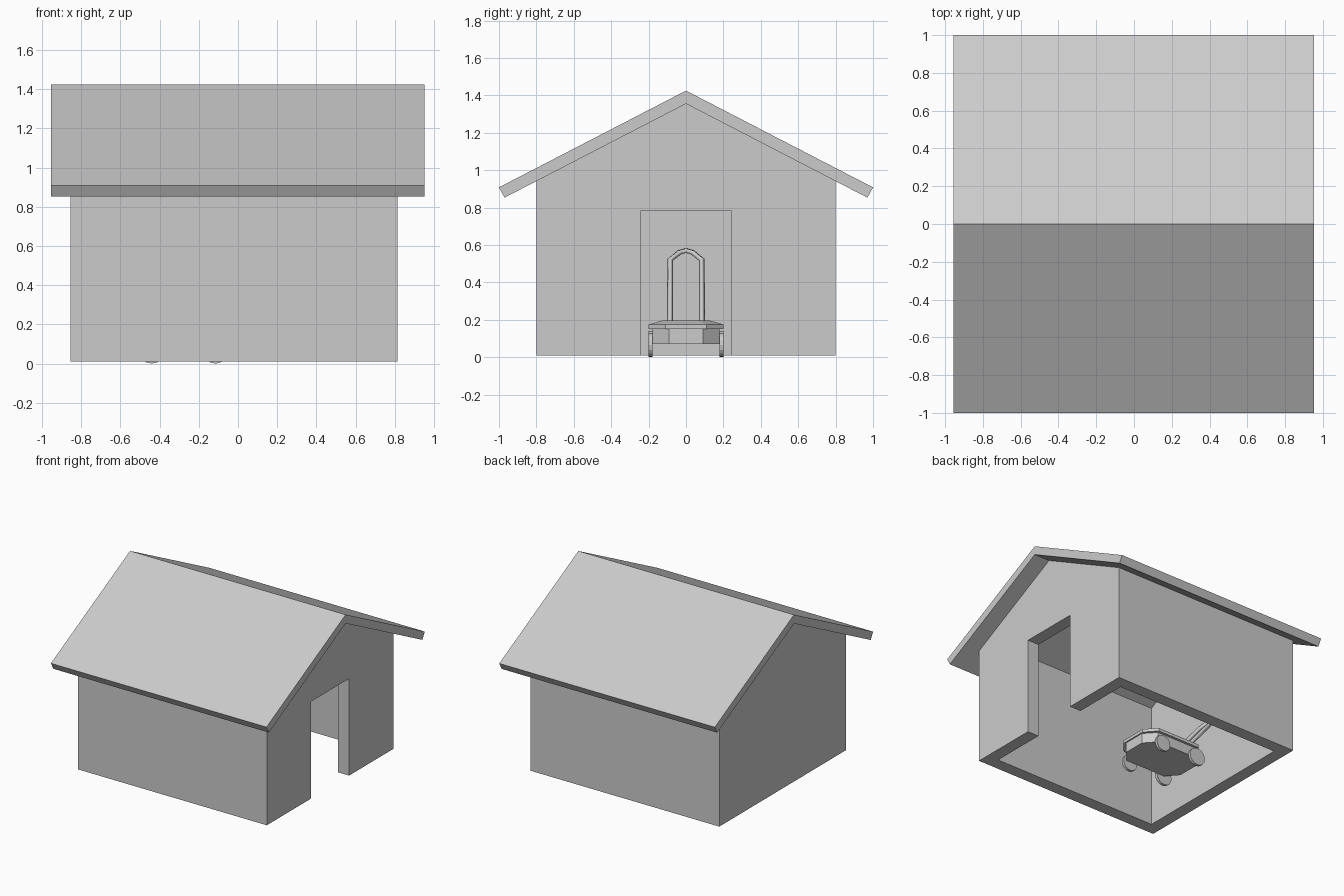
import bpy, bmesh, math
from mathutils import Matrix

cube = bpy.data.objects.get("Cube")
if cube:
    bpy.data.objects.remove(cube, do_unlink=True)

grey = bpy.data.materials.new("plain_grey")
grey.use_nodes = True
grey.diffuse_color = (0.6, 0.6, 0.6, 1)
grey.node_tree.nodes["Principled BSDF"].inputs["Base Color"].default_value = (0.6, 0.6, 0.6, 1)


def finish(name, bm):
    bmesh.ops.recalc_face_normals(bm, faces=bm.faces)
    mesh = bpy.data.meshes.new(name)
    bm.to_mesh(mesh)
    bm.free()
    mesh.materials.append(grey)
    obj = bpy.data.objects.new(name, mesh)
    bpy.context.collection.objects.link(obj)
    return obj


def loft(name, rings):
    """Skin a stack of closed point loops and cap both ends."""
    bm = bmesh.new()
    loops = [[bm.verts.new(p) for p in ring] for ring in rings]
    n = len(loops[0])
    for a, b in zip(loops, loops[1:]):
        for i in range(n):
            j = (i + 1) % n
            bm.faces.new((a[i], a[j], b[j], b[i]))
    bm.faces.new(loops[0])
    bm.faces.new(loops[-1])
    return finish(name, bm)


def prism(name, profile, x0, x1):
    """Extrude a (y, z) profile along x."""
    return loft(name, [[(x, y, z) for y, z in profile] for x in (x0, x1)])


def mirrored(half):
    """Complete a half profile that starts on the centre line."""
    return half + [(-y, z) for y, z in reversed(half) if y > 0]


# Building dimensions
RIDGE, SLOPE, BASE = 1.355, 0.517, 0.01
BACK, FRONT, SIDE, THICK = -0.855, 0.815, 0.8, 0.1


def under(y):
    return RIDGE - SLOPE * abs(y)


# Roof: a folded slab with square-cut eaves
prism("roof", [(0, 1.425), (1, 0.908), (0.97, 0.853), (0, RIDGE),
               (-0.97, 0.853), (-1, 0.908)], -0.955, 0.952)

# Gable end walls, one with a doorway
gable = [(0, RIDGE), (SIDE, under(SIDE)), (SIDE, BASE)]
prism("closed_gable_wall", mirrored(gable), BACK, BACK + THICK)
door = [(0.24, BASE), (0.24, 0.785)]
prism("doorway_gable_wall", mirrored(gable + door), FRONT - THICK, FRONT)

# Long side walls with sloped tops
inner = SIDE - THICK
for name, s in (("left_side_wall", 1), ("right_side_wall", -1)):
    prism(name, [(s * SIDE, BASE), (s * SIDE, under(SIDE)),
                 (s * inner, under(inner)), (s * inner, BASE)],
          BACK + THICK, FRONT - THICK)


# Cart body: chamfered octagonal tub and lid
def octagon(x0, x1, w, cut_x, cut_y, z):
    half = [(x1, w - cut_y), (x1 - cut_x, w), (x0 + cut_x, w), (x0, w - cut_y)]
    return [(x, y, z) for x, y in half] + [(x, -y, z) for x, y in reversed(half)]


loft("cart_body", [octagon(-0.52, 0.0, 0.18, 0.08, 0.09, z) for z in (0.07, 0.15)])
loft("cart_lid", [octagon(-0.53, 0.01, 0.2, 0.08, 0.09, 0.15),
                  octagon(-0.53, 0.01, 0.2, 0.08, 0.09, 0.175),
                  octagon(-0.47, -0.05, 0.13, 0.07, 0.06, 0.195)])

# Wheels
for end, x, r in (("front", -0.115, 0.064), ("rear", -0.44, 0.07)):
    for side, s in (("left", 1), ("right", -1)):
        bm = bmesh.new()
        place = Matrix.Translation((x, s * 0.19, r)) @ Matrix.Rotation(math.pi / 2, 4, 'X')
        bmesh.ops.create_cone(bm, cap_ends=True, segments=16, radius1=r,
                              radius2=r, depth=0.022, matrix=place)
        finish(f"{end}_{side}_wheel", bm)

# Push handle: a leaning four-sided bar bent into an arch
half = [(0.085, 0.18), (0.085, 0.52), (0.035, 0.56)]
path = half + [(0, 0.57)] + [(-y, z) for y, z in reversed(half)]
curve = bpy.data.curves.new("push_handle", 'CURVE')
curve.dimensions = '3D'
curve.bevel_depth = 0.016
curve.bevel_resolution = 0
curve.use_fill_caps = True
spline = curve.splines.new('POLY')
spline.points.add(len(path) - 1)
for point, (y, z) in zip(spline.points, path):
    point.co = (-0.42 - 0.8 * (z - 0.18), y, z, 1)
curve.materials.append(grey)
handle = bpy.data.objects.new("push_handle", curve)
bpy.context.collection.objects.link(handle)
